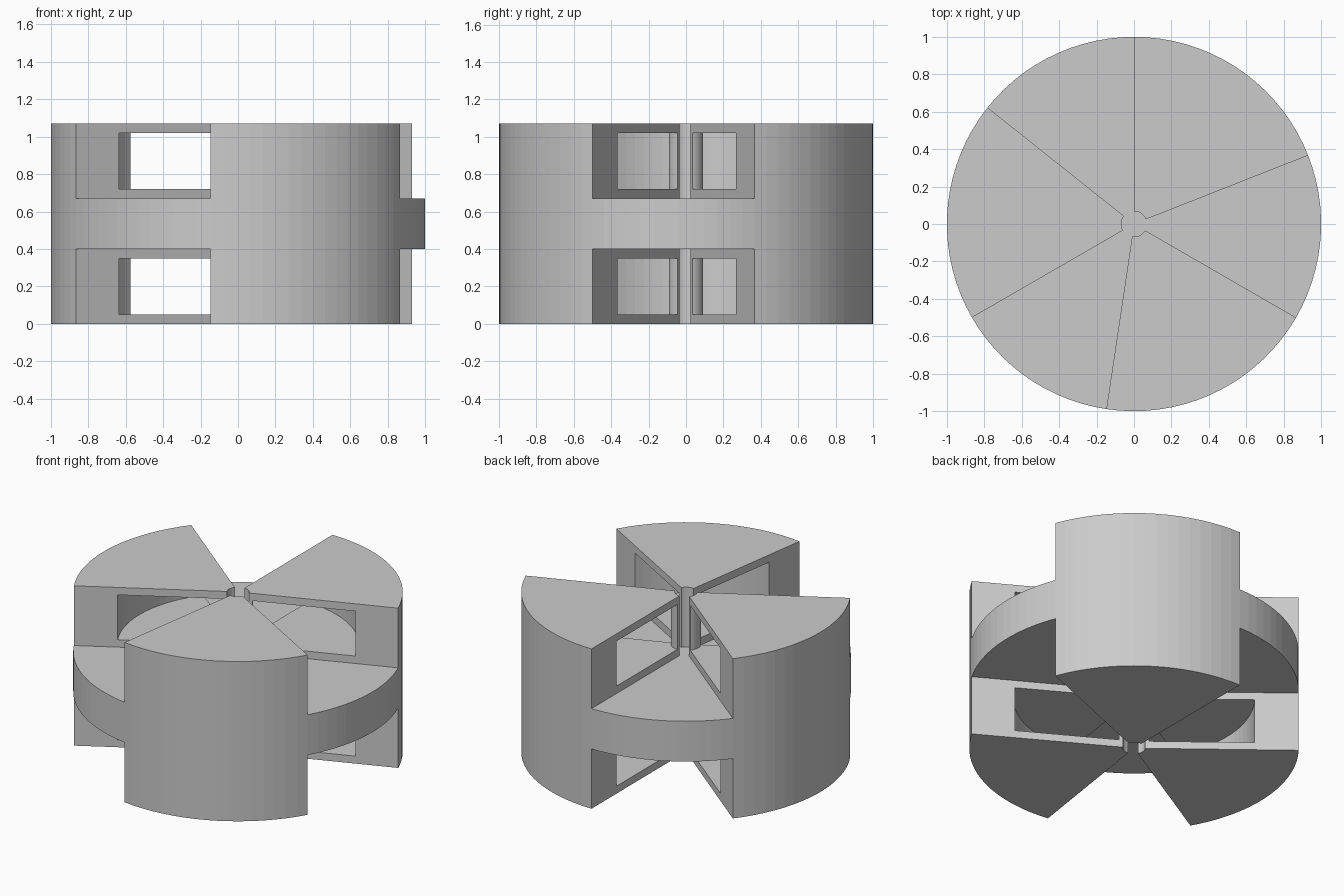
import bpy
import bmesh
from math import cos, sin, radians
from mathutils import Vector

cube = bpy.data.objects.get("Cube")
if cube:
    bpy.data.objects.remove(cube, do_unlink=True)

HEIGHT, DISC_LOW, DISC_HIGH = 1.07, 0.4, 0.67
HUB_R, OUTER_R = 0.068, 1.0
CAVITY_IN, CAVITY_OUT, PLATE = 0.092, 0.733, 0.05
BLOCK_START, BLOCK_SPAN, PITCH = 21.5, 68.5, 120
BLOCK_STEPS, GAP_STEPS = 17, 13

bm = bmesh.new()


def point(profile, angle):
    r, z = profile
    return Vector((r * cos(angle), r * sin(angle), z))


def face(points):
    return bm.faces.new([bm.verts.new(p) for p in points])


def strip(a, b, angles):
    """Sweep the profile segment a-b around the axis."""
    for t0, t1 in zip(angles, angles[1:]):
        face([point(a, t0), point(a, t1), point(b, t1), point(b, t0)])


def arc(start, span, steps):
    return [radians(start + span * i / steps) for i in range(steps + 1)]


def block(angles, base, sign):
    """Wedge block with a swept window, rising or hanging from the disc."""
    far = base + sign * (DISC_LOW)
    near_z, far_z = base + sign * PLATE, far - sign * PLATE
    outer = [(HUB_R, base), (OUTER_R, base), (OUTER_R, far), (HUB_R, far)]
    inner = [(CAVITY_IN, near_z), (CAVITY_OUT, near_z),
             (CAVITY_OUT, far_z), (CAVITY_IN, far_z)]
    for i in range(4):
        j = (i + 1) % 4
        if i > 0:  # the base joins the disc
            strip(outer[i], outer[j], angles)
        strip(inner[i], inner[j], angles)
        for t in (angles[0], angles[-1]):  # window frames on both sides
            face([point(p, t) for p in (outer[i], outer[j], inner[j], inner[i])])


# Three blocks and three open gaps, above and below the disc
hub_angles = []
for k in range(3):
    start = BLOCK_START + k * PITCH
    solid = arc(start, BLOCK_SPAN, BLOCK_STEPS)
    gap = arc(start + BLOCK_SPAN, PITCH - BLOCK_SPAN, GAP_STEPS)
    hub_angles += solid[:-1] + gap[:-1]
    for base, sign in ((DISC_HIGH, 1), (DISC_LOW, -1)):
        block(solid, base, sign)
        strip((HUB_R, base), (OUTER_R, base), gap)
    for angles in (solid, gap):  # disc rim
        strip((OUTER_R, DISC_LOW), (OUTER_R, DISC_HIGH), angles)

# Disc centre, closed at both sides
for z in (DISC_LOW, DISC_HIGH):
    face([point((HUB_R, z), t) for t in hub_angles])

bmesh.ops.remove_doubles(bm, verts=bm.verts, dist=0.0005)
bmesh.ops.recalc_face_normals(bm, faces=bm.faces)

mesh = bpy.data.meshes.new("windowed_rotor")
bm.to_mesh(mesh)
bm.free()
rotor = bpy.data.objects.new("windowed_rotor", mesh)
bpy.context.collection.objects.link(rotor)

# Plain grey
grey = bpy.data.materials.new("plain_grey")
grey.use_nodes = True
colour = (0.6, 0.6, 0.6, 1)
grey.diffuse_color = colour
grey.node_tree.nodes["Principled BSDF"].inputs["Base Color"].default_value = colour
mesh.materials.append(grey)
